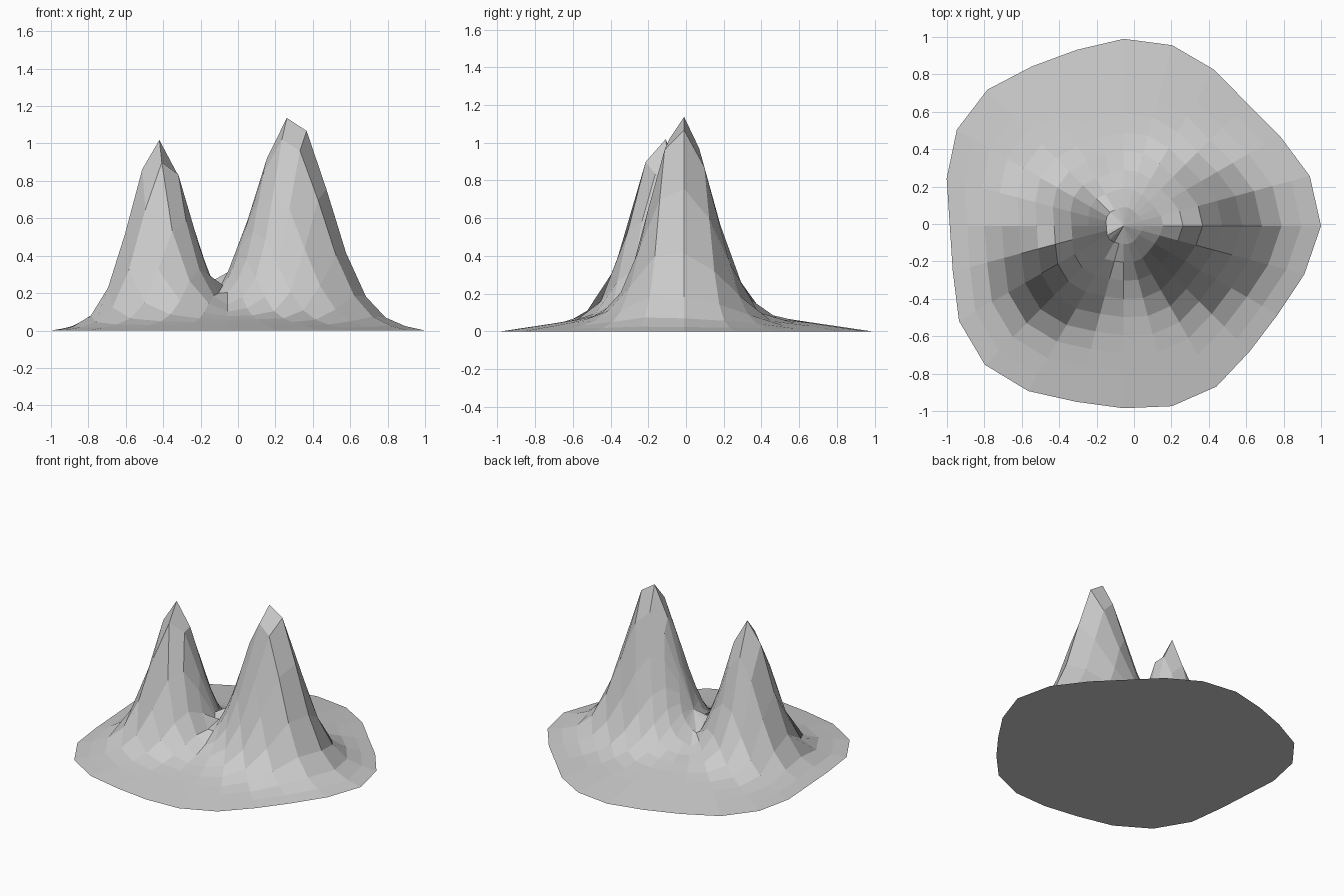
import bpy, bmesh
from math import cos, sin, pi, exp

if "Cube" in bpy.data.objects:
    bpy.data.objects.remove(bpy.data.objects["Cube"])

CX, CY, RINGS = -0.055, -0.01, 10

# Irregular shoreline: one radius for every 15 degrees
RIM = [1.055, 1.03, 0.963, 0.93, 0.965, 1.0, 1.0, 0.974, 0.984, 1.03, 1.03, 0.98,
       0.93, 0.946, 1.017, 1.05, 1.02, 0.974, 0.975, 0.998, 0.992, 0.951, 0.95, 1.0]
N = len(RIM)

# Peaks: centre x, centre y, height, spread x, spread y
PEAKS = [(0.29, -0.02, 1.06, 0.195, 0.16), (-0.42, -0.13, 0.94, 0.155, 0.155)]


def height(x, y, t):
    """Gentle cone capped in the middle, with the steeper of the two peaks on top."""
    if t >= 1:
        return 0.0
    base = min(0.09, 0.147 * (1 - t))
    return base + max(h * exp(-((x - px) / sx) ** 2 / 2 - ((y - py) / sy) ** 2 / 2)
                      for px, py, h, sx, sy in PEAKS)


bm = bmesh.new()
centre = bm.verts.new((CX, CY, height(CX, CY, 0)))

# Concentric rings of the terrain
rings = []
for i in range(1, RINGS + 1):
    t = i / RINGS
    ring = []
    for k, r in enumerate(RIM):
        a = 2 * pi * k / N
        x, y = CX + r * t * cos(a), CY + r * t * sin(a)
        ring.append(bm.verts.new((x, y, height(x, y, t))))
    rings.append(ring)

# Surface: centre fan, then quads between rings
for k in range(N):
    n = (k + 1) % N
    bm.faces.new((centre, rings[0][k], rings[0][n]))
    for inner, outer in zip(rings, rings[1:]):
        bm.faces.new((inner[k], outer[k], outer[n], inner[n]))

# Flat underside
bm.faces.new(list(reversed(rings[-1])))
bmesh.ops.recalc_face_normals(bm, faces=bm.faces)

mesh = bpy.data.meshes.new("twin_peak_island")
bm.to_mesh(mesh)
bm.free()
bpy.context.collection.objects.link(bpy.data.objects.new("twin_peak_island", mesh))
